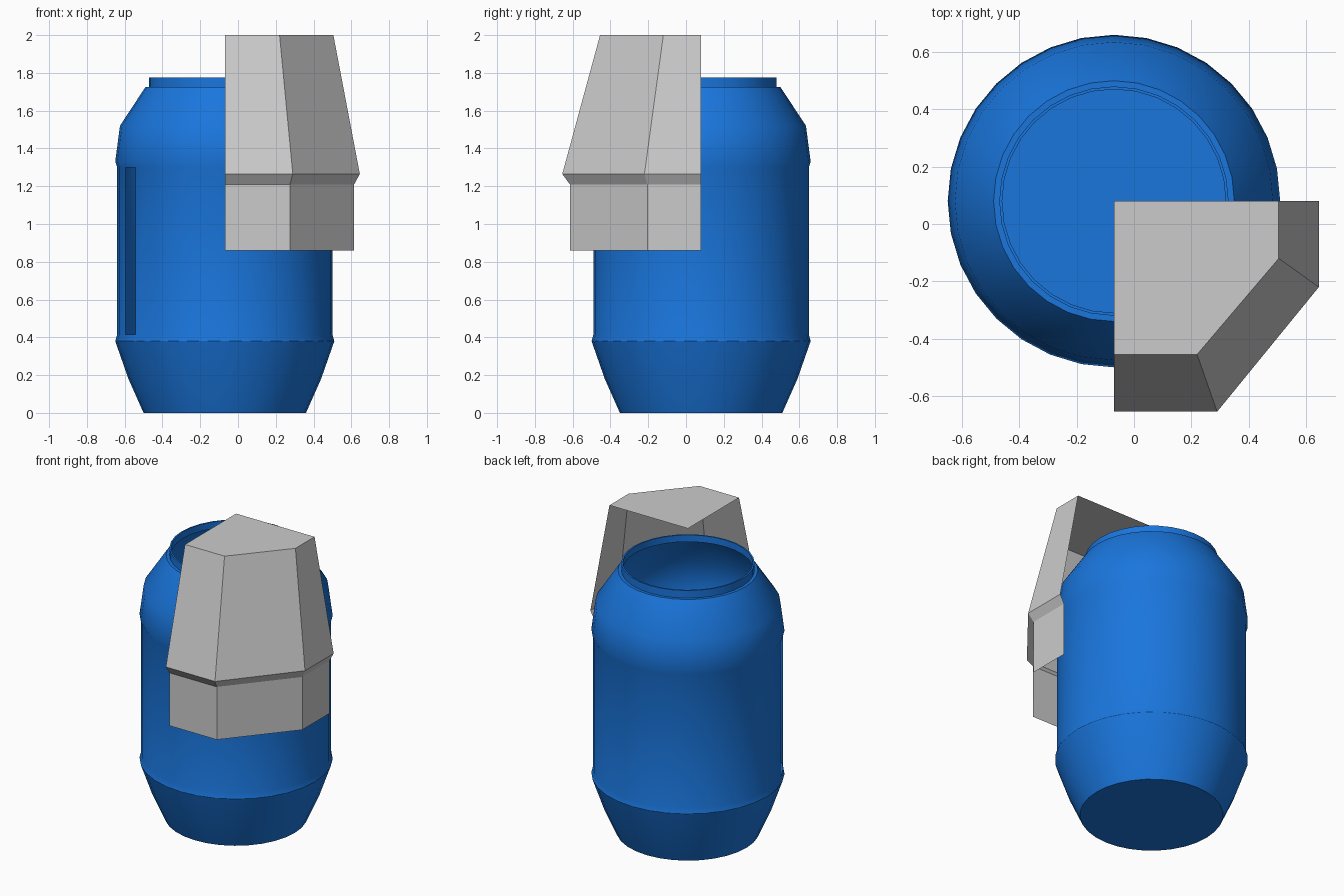
import bpy, bmesh, math

if "Cube" in bpy.data.objects:
    bpy.data.objects.remove(bpy.data.objects["Cube"])

CX, CY = -0.07, 0.08   # barrel axis, also the inner corner of the hood
SEG = 32


def finish(bm, name, color=None, smooth=False):
    mesh = bpy.data.meshes.new(name)
    bm.to_mesh(mesh)
    bm.free()
    obj = bpy.data.objects.new(name, mesh)
    bpy.context.collection.objects.link(obj)
    if color:
        mat = bpy.data.materials.new(name + "_paint")
        mat.diffuse_color = color
        mat.use_nodes = True
        mat.node_tree.nodes["Principled BSDF"].inputs["Base Color"].default_value = mat.diffuse_color
        mesh.materials.append(mat)
    if smooth:
        bpy.ops.object.select_all(action='DESELECT')
        obj.select_set(True)
        bpy.context.view_layer.objects.active = obj
        bpy.ops.object.shade_smooth_by_angle(angle=math.radians(28))
    return obj


# Barrel: lathed thin shell, open at the top with a small lip
profile = [(0.43, 0), (0.51, 0.18), (0.58, 0.38), (0.57, 0.415),
           (0.57, 1.30), (0.58, 1.33), (0.555, 1.52), (0.42, 1.725),
           (0.40, 1.725), (0.40, 1.775), (0.39, 1.775), (0.39, 1.73)]
SLOT_BAND, SLOT_COLUMN = 3, 18   # narrow opening in the front left of the wall
bm = bmesh.new()
rings = []
for r, z in profile:
    rings.append([bm.verts.new((CX + r * math.cos(2 * math.pi * i / SEG),
                                CY + r * math.sin(2 * math.pi * i / SEG), z))
                  for i in range(SEG)])
bm.faces.new(rings[0][::-1])
for band, (lo, hi) in enumerate(zip(rings, rings[1:])):
    for i in range(SEG):
        if (band, i) == (SLOT_BAND, SLOT_COLUMN):
            continue
        j = (i + 1) % SEG
        bm.faces.new((lo[i], lo[j], hi[j], hi[i]))
finish(bm, "barrel", (0.01, 0.18, 0.72, 1), smooth=True)

# Hood: faceted quarter shell, open below and on its two inner sides
# Each level: z, outer x, outer y, chamfer x, chamfer y
levels = [(0.86, 0.615, -0.615, 0.275, -0.205),
          (1.21, 0.615, -0.615, 0.275, -0.205),
          (1.265, 0.645, -0.655, 0.29, -0.22),
          (2.00, 0.505, -0.455, 0.22, -0.12)]
bm = bmesh.new()
loops = []
for z, ox, oy, mx, my in levels:
    outline = [(CX, oy), (mx, oy), (ox, my), (ox, CY)]
    loops.append([bm.verts.new((x, y, z)) for x, y in outline])
for lo, hi in zip(loops, loops[1:]):
    for i in range(3):
        bm.faces.new((lo[i], lo[i + 1], hi[i + 1], hi[i]))
bm.faces.new(loops[-1] + [bm.verts.new((CX, CY, 2.0))])
finish(bm, "hood")
